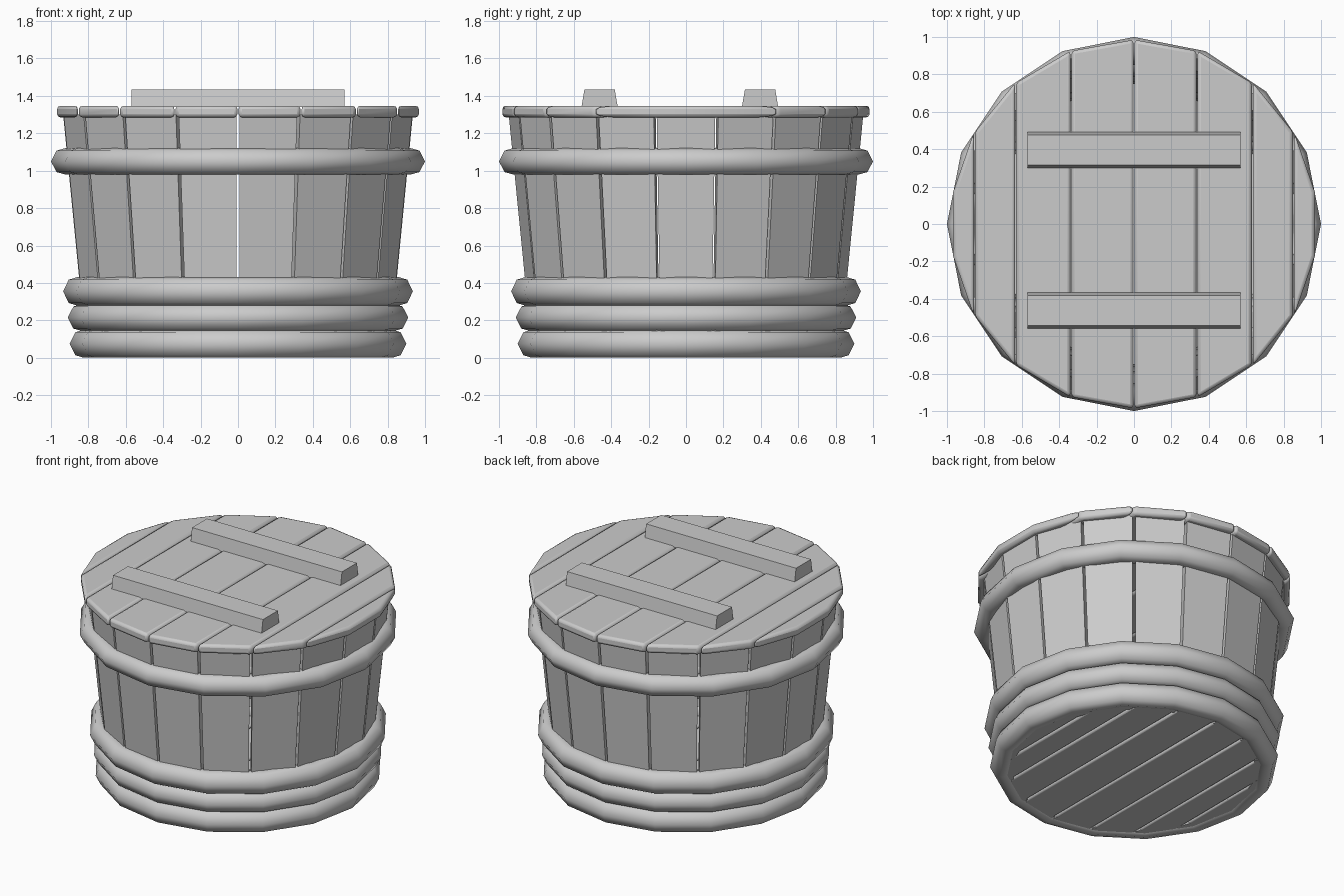
import bpy, bmesh
from math import sin, cos, pi, radians

if "Cube" in bpy.data.objects:
    bpy.data.objects.remove(bpy.data.objects["Cube"])


def make_object(name, verts, faces, bevel=0.0, smooth=None):
    mesh = bpy.data.meshes.new(name)
    mesh.from_pydata(verts, [], faces)
    bm = bmesh.new()
    bm.from_mesh(mesh)
    bmesh.ops.recalc_face_normals(bm, faces=bm.faces)
    bm.to_mesh(mesh)
    bm.free()
    obj = bpy.data.objects.new(name, mesh)
    bpy.context.collection.objects.link(obj)
    if bevel:
        mod = obj.modifiers.new("bevel", 'BEVEL')
        mod.width, mod.segments = bevel, 2
    if smooth:
        bpy.ops.object.select_all(action='DESELECT')
        obj.select_set(True)
        bpy.context.view_layer.objects.active = obj
        bpy.ops.object.shade_smooth_by_angle(angle=radians(smooth))
    return obj


def block(name, bottom, top, **kw):
    # Six-sided solid from a bottom and a top quad
    faces = [(3, 2, 1, 0), (4, 5, 6, 7)]
    faces += [(i, (i + 1) % 4, (i + 1) % 4 + 4, i + 4) for i in range(4)]
    return make_object(name, bottom + top, faces, **kw)


def plank_disc(name, r, z0, z1, gap, bevel):
    # Round board of eight planks running along y, corners on an 18-gon
    for i in range(8):
        a, b = radians(-80 + 20 * i), radians(-60 + 20 * i)
        xa, xb = r * sin(a) + gap / 2, r * sin(b) - gap / 2
        ya, yb = r * cos(a), r * cos(b)
        quad = [(xa, -ya), (xb, -yb), (xb, yb), (xa, ya)]
        block(f"{name}_{i + 1}", [(x, y, z0) for x, y in quad],
              [(x, y, z1) for x, y in quad], bevel=bevel, smooth=40)


def hoop(name, outer, z, h, sides=16):
    # Rounded ring with an eight-point cross-section
    prof = [(0, 0), (-.03, .82), (-.075, 1), (-.12, .82),
            (-.15, 0), (-.12, -.82), (-.075, -1), (-.03, -.82)]
    n = len(prof)
    verts = [((outer + p) * cos(2 * pi * i / sides),
              (outer + p) * sin(2 * pi * i / sides), z + q * h)
             for i in range(sides) for p, q in prof]
    faces = [(i * n + j, i * n + (j + 1) % n,
              (i + 1) % sides * n + (j + 1) % n, (i + 1) % sides * n + j)
             for i in range(sides) for j in range(n)]
    make_object(name, verts, faces, smooth=60)


# Flared wall of 18 staves with narrow gaps
def stave_ring(z, r, a, b, gap=.008, thick=.06):
    pts = []
    for rad, ang, s in ((r, a, 1), (r, b, -1), (r - thick, b, -1), (r - thick, a, 1)):
        t = ang + s * gap / rad
        pts.append((rad * sin(t), -rad * cos(t), z))
    return pts


for i in range(18):
    a, b = radians(20 * i), radians(20 * i + 20)
    block(f"stave_{i + 1}", stave_ring(.01, .82, a, b), stave_ring(1.30, .948, a, b))

# Floor and lid boards
plank_disc("floor_plank", .79, .01, .07, .012, .01)
plank_disc("lid_plank", .985, 1.285, 1.347, .006, .018)

# Hoops
for name, outer, z, h in (("top_hoop", 1.0, 1.05, .07),
                          ("upper_base_hoop", .935, .355, .076),
                          ("middle_base_hoop", .91, .215, .072),
                          ("bottom_hoop", .90, .075, .075)):
    hoop(name, outer, z, h)

# Two tapered cleats across the lid
for name, y in (("front_cleat", -.462), ("back_cleat", .396)):
    def rect(hy, z):
        return [(-.57, y - hy, z), (.57, y - hy, z), (.57, y + hy, z), (-.57, y + hy, z)]
    block(name, rect(.097, 1.34), rect(.081, 1.435))
